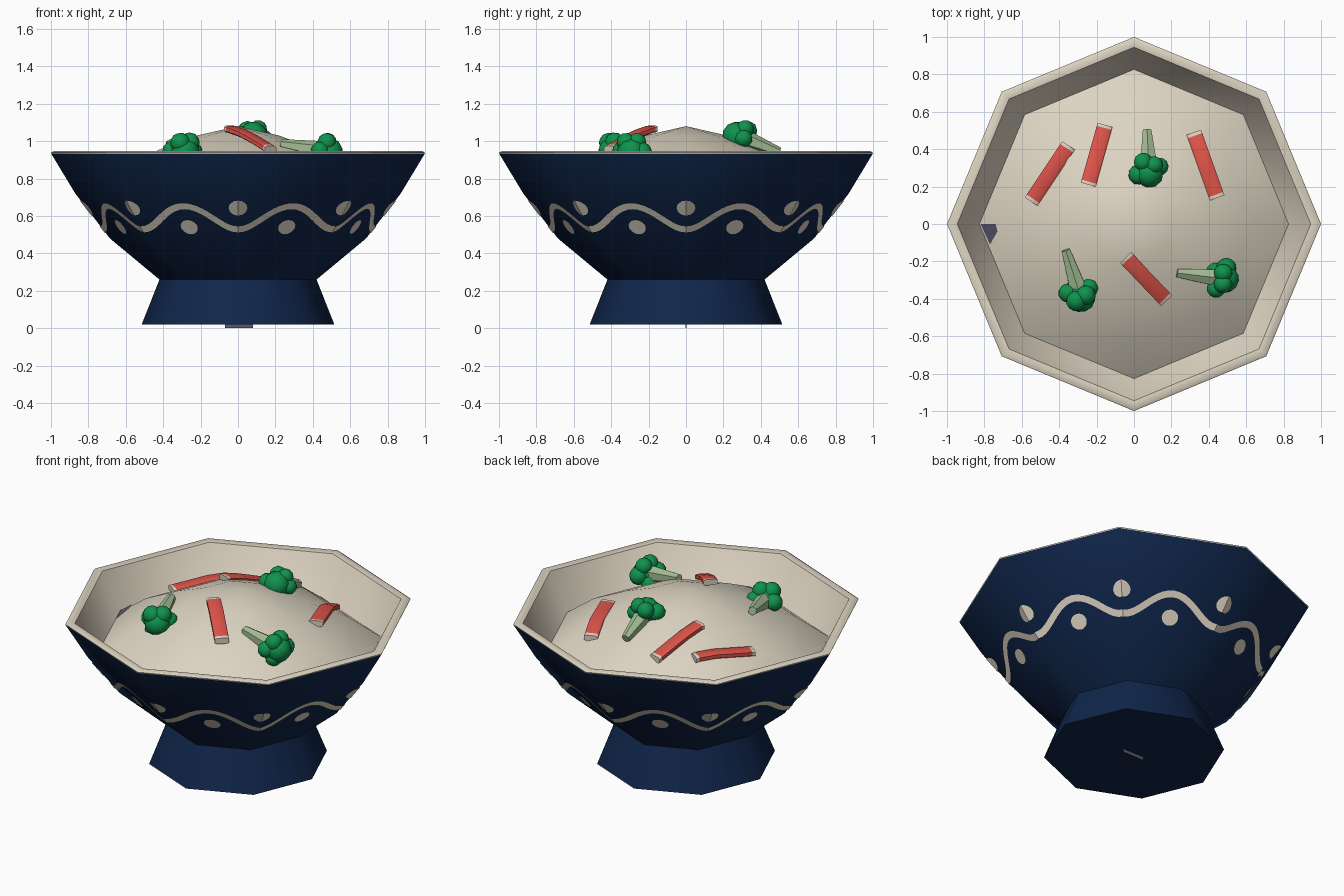
import bpy, bmesh, math, random
from mathutils import Vector, Matrix

if "Cube" in bpy.data.objects:
    bpy.data.objects.remove(bpy.data.objects["Cube"])

random.seed(4)
SIDES = 8


def mat(name, col):
    m = bpy.data.materials.new(name)
    m.diffuse_color = (*col, 1)
    m.use_nodes = True
    m.node_tree.nodes["Principled BSDF"].inputs["Base Color"].default_value = m.diffuse_color
    return m


NAVY = mat("navy_glaze", (0.005, 0.019, 0.07))
CREAM = mat("cream_glaze", (0.72, 0.65, 0.53))
RICE = mat("rice_cream", (0.72, 0.66, 0.54))
RED = mat("carrot_red", (0.70, 0.085, 0.065))
PALE = mat("pale_stick_end", (0.70, 0.62, 0.52))
GREEN = mat("floret_green", (0.005, 0.29, 0.075))
STEM = mat("stem_green", (0.36, 0.50, 0.29))
SLATE = mat("slate_patch", (0.11, 0.10, 0.16))


def finish(bm, name, mats, smooth=None):
    bmesh.ops.remove_doubles(bm, verts=bm.verts, dist=1e-5)
    me = bpy.data.meshes.new(name)
    bm.to_mesh(me)
    bm.free()
    for m in mats:
        me.materials.append(m)
    if smooth:
        me.shade_smooth()
        me.set_sharp_from_angle(angle=math.radians(smooth))
    ob = bpy.data.objects.new(name, me)
    bpy.context.collection.objects.link(ob)
    return ob


def corner(k, r, z):
    a = k * 2 * math.pi / SIDES
    return Vector((r * math.cos(a), r * math.sin(a), z))


def lathe(profile, name, mats, pick=lambda i: 0, smooth=50):
    """Octagonal turned shape; pick gives the material for each profile segment."""
    bm = bmesh.new()
    rings = [[bm.verts.new(corner(k, r, z)) for k in range(SIDES)] if r else [bm.verts.new((0, 0, z))]
             for r, z in profile]
    for i, (a, b) in enumerate(zip(rings, rings[1:])):
        for k in range(SIDES):
            n = (k + 1) % SIDES
            if len(a) == 1:
                vs = (a[0], b[n], b[k])
            elif len(b) == 1:
                vs = (a[k], a[n], b[0])
            else:
                vs = (a[k], a[n], b[n], b[k])
            bm.faces.new(vs).material_index = pick(i)
    return finish(bm, name, mats, smooth)


# Bowl: underside, flared foot, wall, cream lip and inner wall
LOW, HIGH = (0.685, 0.48), (0.87, 0.72)
lathe([(0, 0.02), (0.515, 0.02), (0.42, 0.26), LOW, HIGH, (0.998, 0.932), (1.0, 0.938),
       (0.985, 0.947), (0.945, 0.94), (0.82, 0.70), (0.60, 0.45)],
      "bowl", [NAVY, CREAM], lambda i: int(i >= 5))

# Rice mound
MOUND = [(0, 1.08), (0.22, 1.03), (0.42, 0.955), (0.64, 0.85), (0.83, 0.71)]
lathe(MOUND[::-1], "rice_mound", [RICE], smooth=60)


def mound_z(x, y):
    r = max(x * math.cos(a) + y * math.sin(a)
            for a in [(k + .5) * math.pi / 4 for k in range(SIDES)]) / math.cos(math.pi / 8)
    for (r0, z0), (r1, z1) in zip(MOUND, MOUND[1:]):
        if r <= r1:
            return z0 + (z1 - z0) * (r - r0) / (r1 - r0)
    return MOUND[-1][1]


# Painted border: one wave per bowl side, with dots above and below
def on_wall(u, z):
    r = LOW[0] + (HIGH[0] - LOW[0]) * (z - LOW[1]) / (HIGH[1] - LOW[1]) + 0.005
    k = math.floor(u + 1e-6)
    return corner(k, r, z).lerp(corner(k + 1, r, z), max(0, u - k))


def wave():
    bm = bmesh.new()
    steps, side_len, half, amp = 20, 0.6, 0.016, 0.062
    prev = first = None
    for i in range(steps * SIDES):
        u = i / steps
        slope = amp * 2 * math.pi * math.sin(2 * math.pi * u) / side_len
        n = math.hypot(slope, 1)
        z = 0.59 - amp * math.cos(2 * math.pi * u)
        du = half * slope / n / side_len
        pair = [bm.verts.new(on_wall(u + s * du, z - s * half / n)) for s in (1, -1)]
        if prev:
            bm.faces.new((prev[0], pair[0], pair[1], prev[1]))
        first, prev = first or pair, pair
    bm.faces.new((prev[0], first[0], first[1], prev[1]))
    return finish(bm, "painted_wave", [CREAM])


def dots():
    bm = bmesh.new()
    for k in range(SIDES):
        for u, z, w, h in ((k, 0.642, 0.052, 0.04), (k + 0.5, 0.54, 0.052, 0.038)):
            c = bm.verts.new(on_wall(u, z))
            ring = [bm.verts.new(on_wall(u + w / 0.6 * math.cos(t), z + h * math.sin(t)))
                    for t in [j * math.pi / 8 for j in range(16)]]
            for j in range(16):
                bm.faces.new((c, ring[j], ring[(j + 1) % 16]))
    return finish(bm, "painted_dots", [CREAM])


wave()
dots()


# Carrot sticks draped on the rice
def stick(name, p, q, width=0.082, thick=0.036, lift=0.012):
    bm = bmesh.new()
    p, q = Vector(p), Vector(q)
    side = Vector((-(q - p).y, (q - p).x)).normalized()
    rings = []
    for i in range(6):
        c = p.lerp(q, min(1, max(0, (0.04, 0.0, 0.33, 0.66, 1.0, 0.96)[i])))
        c = p.lerp(q, (0, 0.05, 0.35, 0.65, 0.95, 1)[i])
        z = mound_z(*c) + lift
        rings.append([bm.verts.new((*(c + side * a * width / 2), z + b * thick / 2))
                      for a, b in ((1, -.6), (.7, -1), (-.7, -1), (-1, -.6),
                                   (-1, .6), (-.7, 1), (.7, 1), (1, .6))])
    for i, (a, b) in enumerate(zip(rings, rings[1:])):
        for k in range(8):
            f = bm.faces.new((a[k], a[(k + 1) % 8], b[(k + 1) % 8], b[k]))
            f.material_index = int(i in (0, 4))
    for r in (rings[0], rings[-1]):
        bm.faces.new(r).material_index = 1
    bmesh.ops.recalc_face_normals(bm, faces=bm.faces)
    return finish(bm, name, [RED, PALE], 40)


stick("carrot_stick_left", (-0.55, 0.12), (-0.35, 0.42))
stick("carrot_stick_back", (-0.245, 0.21), (-0.155, 0.53))
stick("carrot_stick_right", (0.445, 0.14), (0.32, 0.49))
stick("carrot_stick_front", (-0.045, -0.18), (0.175, -0.41), lift=0.03)


# Broccoli: lumpy head with a tapered six-sided stem
def broccoli(name, head, tip):
    head, tip = Vector(head), Vector(tip)
    d = (head - tip).normalized()
    rot = d.to_track_quat('Z', 'Y').to_matrix().to_4x4()
    bm = bmesh.new()
    lumps = [(0, 0, 0.02, 0.078)]
    for k in range(6):
        a = k * math.pi / 3
        lumps.append((0.058 * math.cos(a), 0.058 * math.sin(a),
                      random.uniform(-0.03, 0.03), random.uniform(0.047, 0.056)))
    for x, y, z, r in lumps:
        spin = Matrix.Rotation(random.uniform(0, 3), 4, 'Z')
        bmesh.ops.create_icosphere(bm, subdivisions=2, radius=r, matrix=Matrix.Translation(head)
                                   @ rot @ Matrix.Translation((x, y, z)) @ spin)
    n = len(bm.faces)
    length = (head - tip).length
    bmesh.ops.create_cone(bm, cap_ends=True, segments=6, radius1=0.026, radius2=0.055, depth=length,
                          matrix=Matrix.Translation((head + tip) / 2) @ rot)
    bm.faces.ensure_lookup_table()
    for f in bm.faces[n:]:
        f.material_index = 1
    return finish(bm, name, [GREEN, STEM], 30)


broccoli("broccoli_back", (0.08, 0.29, 1.02), (0.07, 0.50, 0.94))
broccoli("broccoli_front_left", (-0.29, -0.375, 0.945), (-0.365, -0.14, 0.985))
broccoli("broccoli_front_right", (0.465, -0.29, 0.945), (0.23, -0.262, 0.985))

# Small dark patch at the left edge of the rice, and sliver under the foot
bm = bmesh.new()
bm.faces.new([bm.verts.new((x, y, mound_z(x, y) + 0.008)) for x, y in
              ((-0.82, 0), (-0.77, -0.11), (-0.73, -0.04), (-0.74, 0))])
finish(bm, "dark_patch", [SLATE])
bm = bmesh.new()
bmesh.ops.create_cube(bm, size=1, matrix=Matrix.Translation((0.005, 0, 0.011))
                      @ Matrix.Diagonal((0.15, 0.005, 0.022, 1)))
finish(bm, "foot_sliver", [SLATE])
